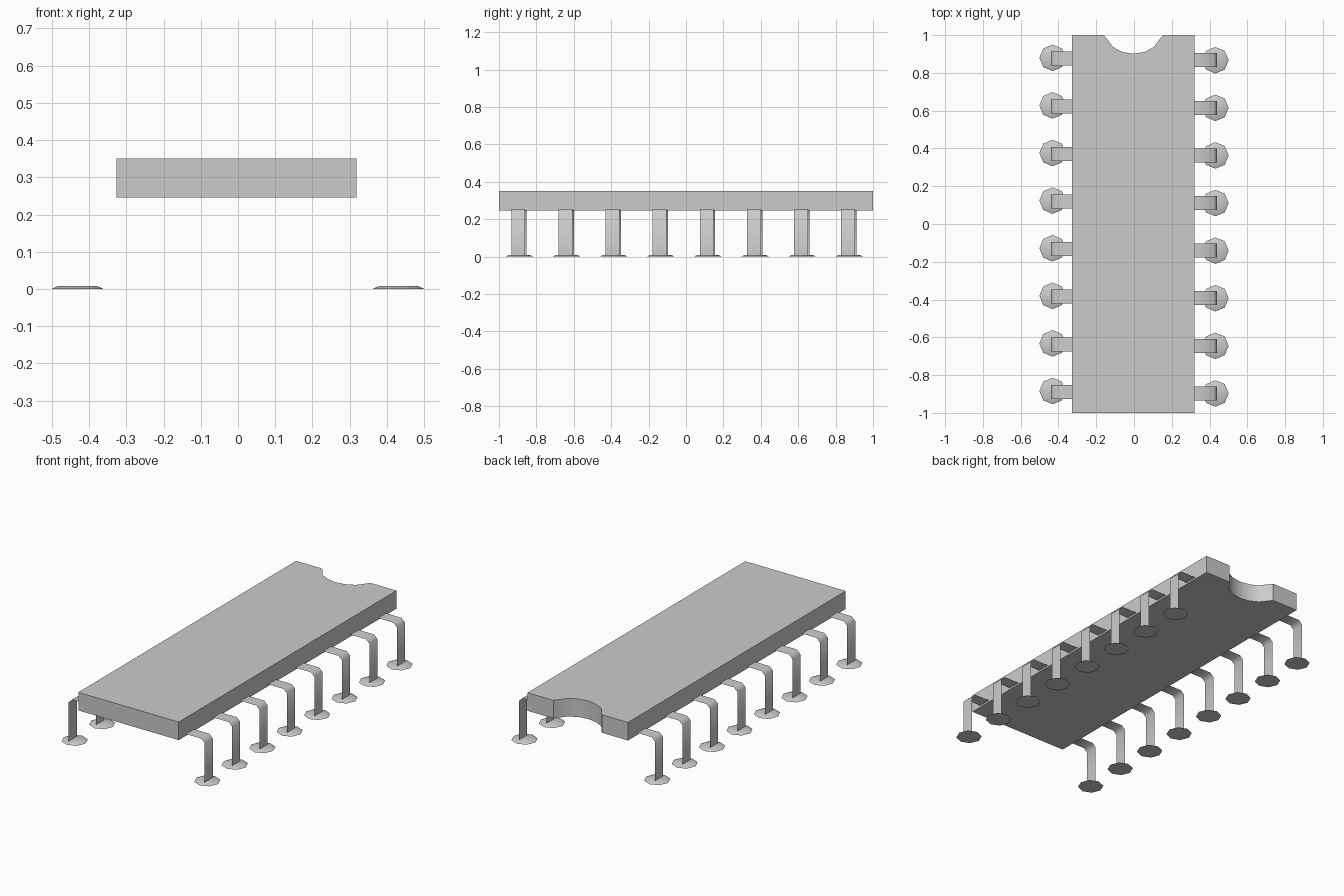
import bpy, bmesh, math
from mathutils import Matrix

if "Cube" in bpy.data.objects:
    bpy.data.objects.remove(bpy.data.objects["Cube"])


def finish(name, bm, angle):
    bmesh.ops.recalc_face_normals(bm, faces=bm.faces)
    me = bpy.data.meshes.new(name)
    bm.to_mesh(me)
    bm.free()
    me.shade_smooth()
    me.set_sharp_from_angle(angle=math.radians(angle))
    ob = bpy.data.objects.new(name, me)
    bpy.context.collection.objects.link(ob)
    return ob


# Body: outline with a rounded notch in the back end, extruded upwards
NOTCH = [(0.153, 1), (0.104, 0.936), (0.056, 0.911), (-0.004, 0.901),
         (-0.062, 0.911), (-0.11, 0.936), (-0.159, 1)]
OUTLINE = [(-0.327, -1), (0.319, -1), (0.319, 1)] + NOTCH + [(-0.327, 1)]
bm = bmesh.new()
face = bm.faces.new([bm.verts.new((x, y, 0.246)) for x, y in OUTLINE])
ext = bmesh.ops.extrude_face_region(bm, geom=[face], use_keep_orig=True)
top = [v for v in ext["geom"] if isinstance(v, bmesh.types.BMVert)]
bmesh.ops.translate(bm, verts=top, vec=(0, 0, 0.105))
finish("chip_body", bm, 32)

# Lead profile in x, z: out of the body, bent and straight down
LEAD = [(0.319, 0.256), (0.418, 0.256), (0.44, 0.235), (0.44, 0.004)]


def add_lead(name, side, y):
    bm = bmesh.new()
    rows = [[bm.verts.new((side * x, y + d, z)) for d in (-0.037, 0.037)]
            for x, z in LEAD]
    for a, b in zip(rows, rows[1:]):
        bm.faces.new((a[0], a[1], b[1], b[0]))
    finish(name, bm, 60)


def add_pad(name, side, y):
    bm = bmesh.new()
    bmesh.ops.create_cone(bm, cap_ends=True, segments=8, radius1=0.07,
                          radius2=0.052, depth=0.008,
                          matrix=Matrix.Translation((side * 0.431, y, 0.004)))
    finish(name, bm, 30)


# Eight leads with solder pads on each side
for i in range(8):
    for label, side, shift in (("right", 1, 0), ("left", -1, 0.008)):
        y = -0.897 + 0.252 * i + shift
        add_lead(f"{label}_lead_{i + 1}", side, y)
        add_pad(f"{label}_solder_pad_{i + 1}", side, y + shift * 0.6)
